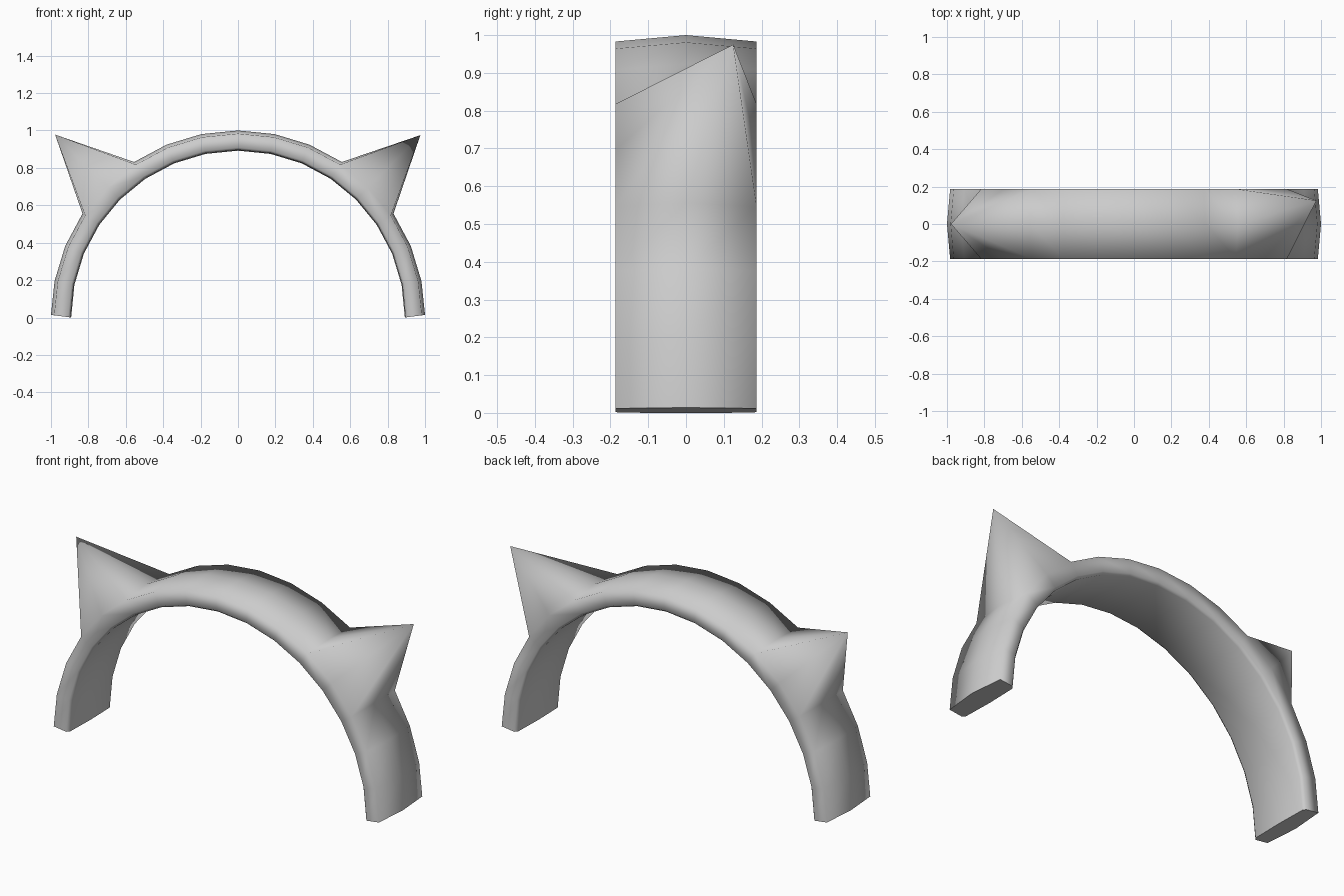
import bpy, bmesh, math

if "Cube" in bpy.data.objects:
    bpy.data.objects.remove(bpy.data.objects["Cube"])

# Band cross-section as (y, radius): outer row first, then inner row
SECTION = [(-0.187, 0.983), (0, 1.0), (0.187, 0.983),
           (0.187, 0.908), (0.172, 0.896), (0, 0.892), (-0.172, 0.896), (-0.187, 0.908)]
SEGMENTS = 16
N = len(SECTION)

bm = bmesh.new()

# Rings swept over a half circle, with slightly slanted ends
rings = []
for i in range(SEGMENTS + 1):
    a = math.pi * i / SEGMENTS
    ring = []
    for y, r in SECTION:
        z = r * math.sin(a)
        if i in (0, SEGMENTS):
            z = (r - 0.892) * 0.13
        ring.append(bm.verts.new((r * math.cos(a), y, z)))
    rings.append(ring)

# Band skin, left open on the outside where the pointed ears grow
ear_segments = (3, 4, 11, 12)
for i in range(SEGMENTS):
    for j in range(N):
        if i in ear_segments and j < 2:
            continue
        k = (j + 1) % N
        bm.faces.new((rings[i][j], rings[i][k], rings[i + 1][k], rings[i + 1][j]))

# End caps with crisp borders
for ring in (rings[0], rings[-1]):
    cap = bm.faces.new(ring)
    for e in cap.edges:
        e.smooth = False


# Pointed ear: fan from the rim of the opening to the tip
def add_ear(first, tip):
    a, b, c = rings[first:first + 3]
    rim = [a[0], a[1], a[2], b[2], c[2], c[1], c[0], b[0]]
    top = bm.verts.new(tip)
    for p, q in zip(rim, rim[1:] + rim[:1]):
        bm.faces.new((p, q, top))


add_ear(3, (0.975, 0.125, 0.975))
add_ear(11, (-0.978, 0.0, 0.978))

bmesh.ops.recalc_face_normals(bm, faces=bm.faces)
for f in bm.faces:
    f.smooth = True

mesh = bpy.data.meshes.new("eared_headband")
bm.to_mesh(mesh)
bm.free()
obj = bpy.data.objects.new("eared_headband", mesh)
bpy.context.collection.objects.link(obj)
